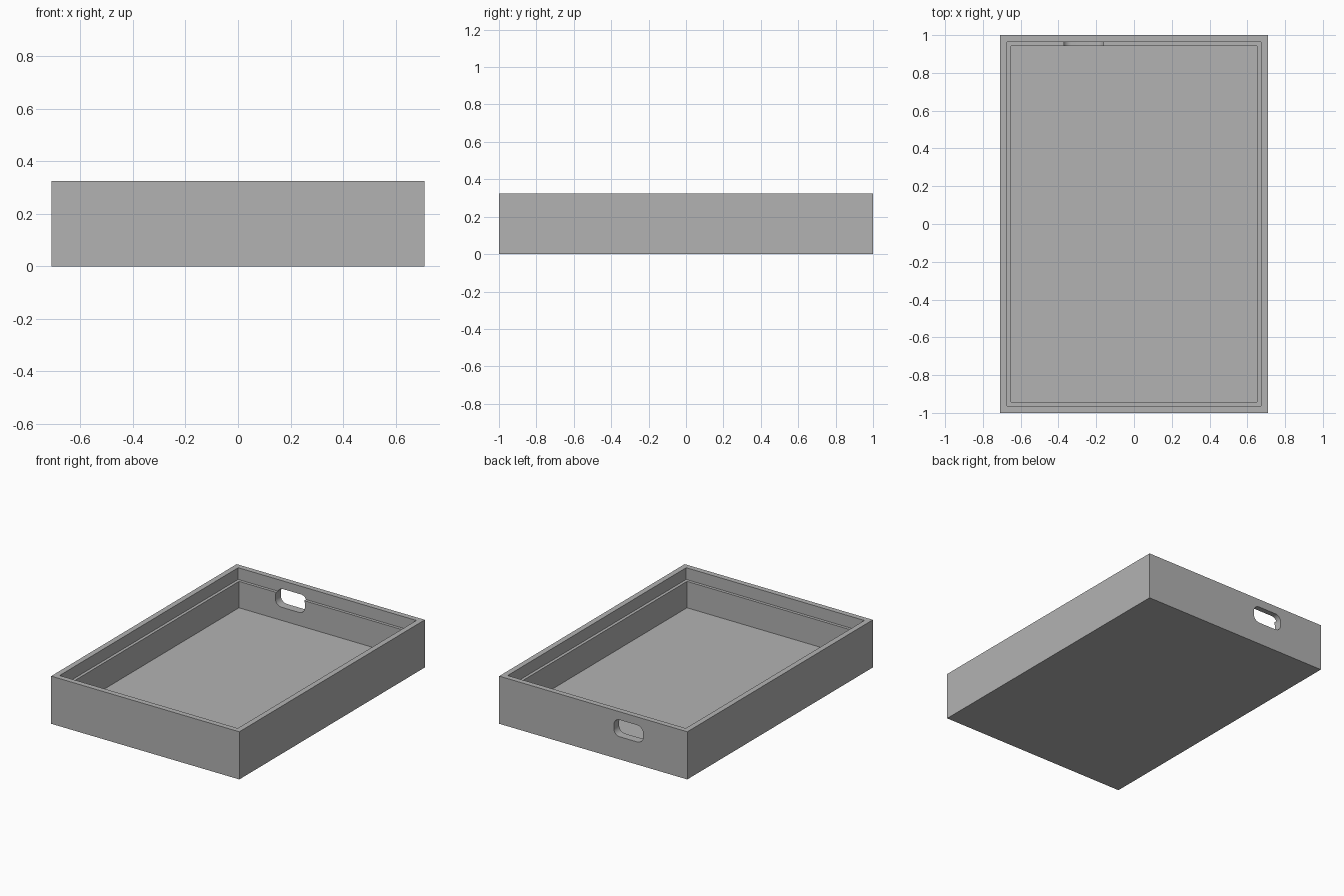
import bpy, bmesh
from math import cos, sin, pi

if "Cube" in bpy.data.objects:
    bpy.data.objects.remove(bpy.data.objects["Cube"], do_unlink=True)

grey = bpy.data.materials.new("plain_grey")
grey.use_nodes = True
GREY = (0.448, 0.448, 0.448, 1)
grey.diffuse_color = GREY
grey.node_tree.nodes["Principled BSDF"].inputs["Base Color"].default_value = GREY

HALF_X, HALF_Y, HEIGHT = 0.71, 1.0, 0.325
RIM, LEDGE = 0.0375, 0.058          # wall thickness above and below the ledge
LEDGE_Z, FLOOR_Z = 0.245, 0.065


def finish(name, bm):
    bmesh.ops.recalc_face_normals(bm, faces=bm.faces[:])
    mesh = bpy.data.meshes.new(name)
    bm.to_mesh(mesh)
    bm.free()
    mesh.materials.append(grey)
    obj = bpy.data.objects.new(name, mesh)
    bpy.context.collection.objects.link(obj)
    return obj


def loft(name, rings):
    """Skin a stack of equal point rings and cap both ends."""
    bm = bmesh.new()
    loops = [[bm.verts.new(p) for p in ring] for ring in rings]
    n = len(loops[0])
    for a, b in zip(loops, loops[1:]):
        for i in range(n):
            j = (i + 1) % n
            bm.faces.new((a[i], a[j], b[j], b[i]))
    bm.faces.new(loops[0])
    bm.faces.new(loops[-1])
    return finish(name, bm)


def rectangle(inset, z):
    x, y = HALF_X - inset, HALF_Y - inset
    return [(-x, -y, z), (x, -y, z), (x, y, z), (-x, y, z)]


def rounded_slot(y, cx, cz, width, height, r, steps=8):
    points = []
    for k, (sx, sz) in enumerate([(1, 1), (-1, 1), (-1, -1), (1, -1)]):
        for i in range(steps + 1):
            a = (k + i / steps) * pi / 2
            points.append((cx + sx * (width / 2 - r) + r * cos(a), y,
                           cz + sz * (height / 2 - r) + r * sin(a)))
    return points


# Tray: outer walls, rim, stepped ledge and floor
tray = loft("tray", [rectangle(*s) for s in (
    (0, 0), (0, HEIGHT), (RIM, HEIGHT), (RIM, LEDGE_Z),
    (LEDGE, LEDGE_Z), (LEDGE, FLOOR_Z))])

# Handle hole through the back wall
cutter = loft("handle_cutter", [
    rounded_slot(y, -0.266, 0.212, 0.222, 0.115, 0.045) for y in (0.85, 1.1)])
cutter.hide_render = True
cut = tray.modifiers.new("handle_hole", 'BOOLEAN')
cut.operation = 'DIFFERENCE'
cut.solver = 'EXACT'
cut.object = cutter

# Apply the cut and smooth only the rounded slot corners
bpy.ops.object.select_all(action='DESELECT')
tray.select_set(True)
bpy.context.view_layer.objects.active = tray
bpy.ops.object.modifier_apply(modifier=cut.name)
bpy.data.objects.remove(cutter, do_unlink=True)
bpy.ops.object.shade_smooth_by_angle(angle=pi / 6)
